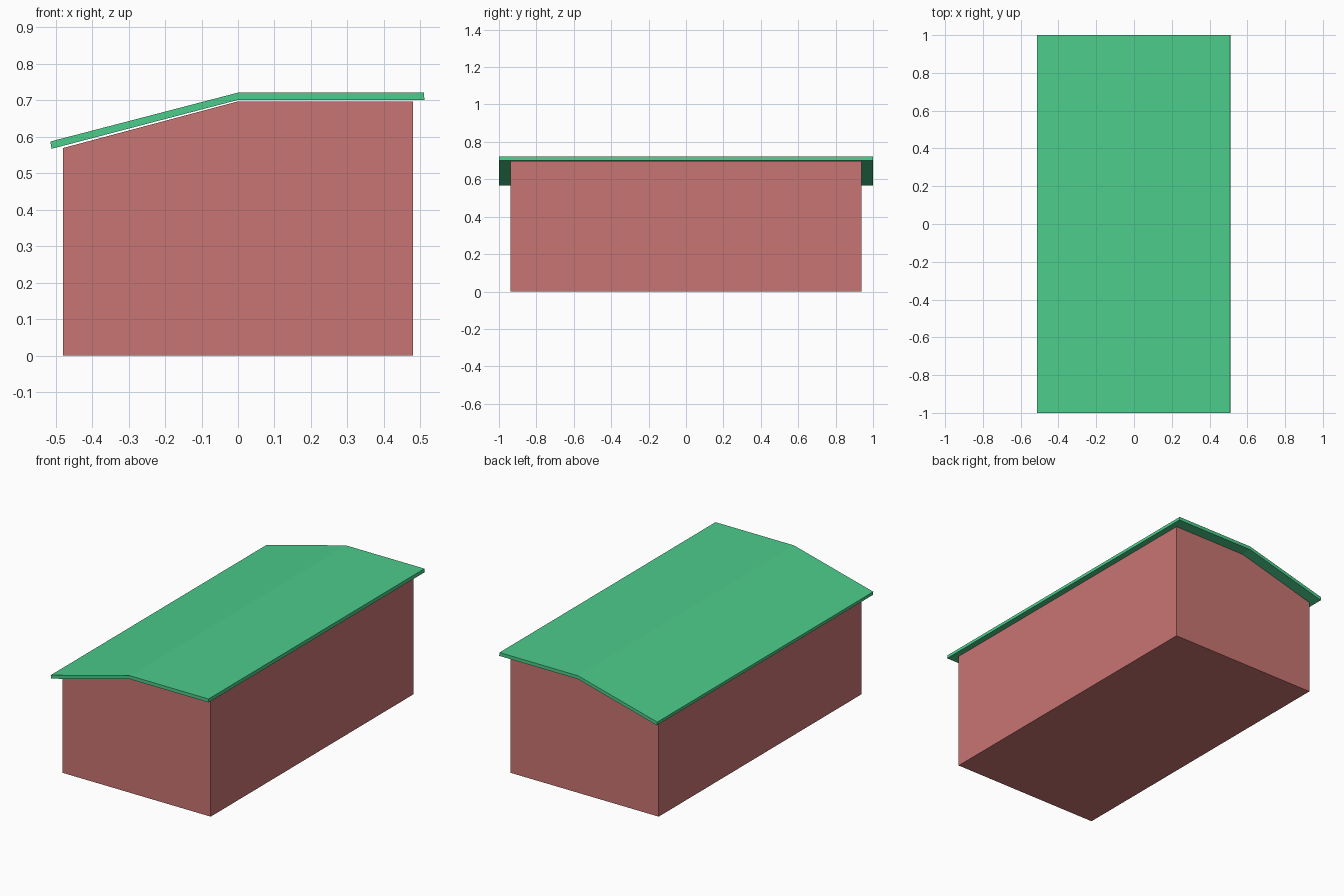
import bpy
import bmesh

cube = bpy.data.objects.get("Cube")
if cube:
    bpy.data.objects.remove(cube, do_unlink=True)


def make_material(name, color):
    mat = bpy.data.materials.new(name)
    mat.use_nodes = True
    mat.diffuse_color = color
    mat.node_tree.nodes["Principled BSDF"].inputs["Base Color"].default_value = color
    return mat


def extrude_profile(name, profile, half_depth, mat):
    """Extrude an (x, z) profile along y, centred on the origin."""
    bm = bmesh.new()
    face = bm.faces.new([bm.verts.new((x, -half_depth, z)) for x, z in profile])
    result = bmesh.ops.extrude_face_region(bm, geom=[face], use_keep_orig=True)
    moved = [v for v in result["geom"] if isinstance(v, bmesh.types.BMVert)]
    bmesh.ops.translate(bm, verts=moved, vec=(0, 2 * half_depth, 0))
    bmesh.ops.recalc_face_normals(bm, faces=bm.faces[:])
    mesh = bpy.data.meshes.new(name)
    bm.to_mesh(mesh)
    bm.free()
    mesh.materials.append(mat)
    obj = bpy.data.objects.new(name, mesh)
    bpy.context.collection.objects.link(obj)
    return obj


wall_red = make_material("wall red", (0.58, 0.178, 0.168, 1))
roof_green = make_material("roof green", (0.073, 0.604, 0.258, 1))

# Walls: closed block with one sloped and one flat half on top
extrude_profile("walls", [(-0.48, 0), (0.48, 0), (0.48, 0.697),
                          (0, 0.697), (-0.48, 0.569)], 0.938, wall_red)

# Roof: thin bent slab overhanging every wall
extrude_profile("roof", [(-0.511, 0.567), (0, 0.701), (0.511, 0.701),
                         (0.509, 0.721), (0, 0.721), (-0.514, 0.587)], 1.0, roof_green)
